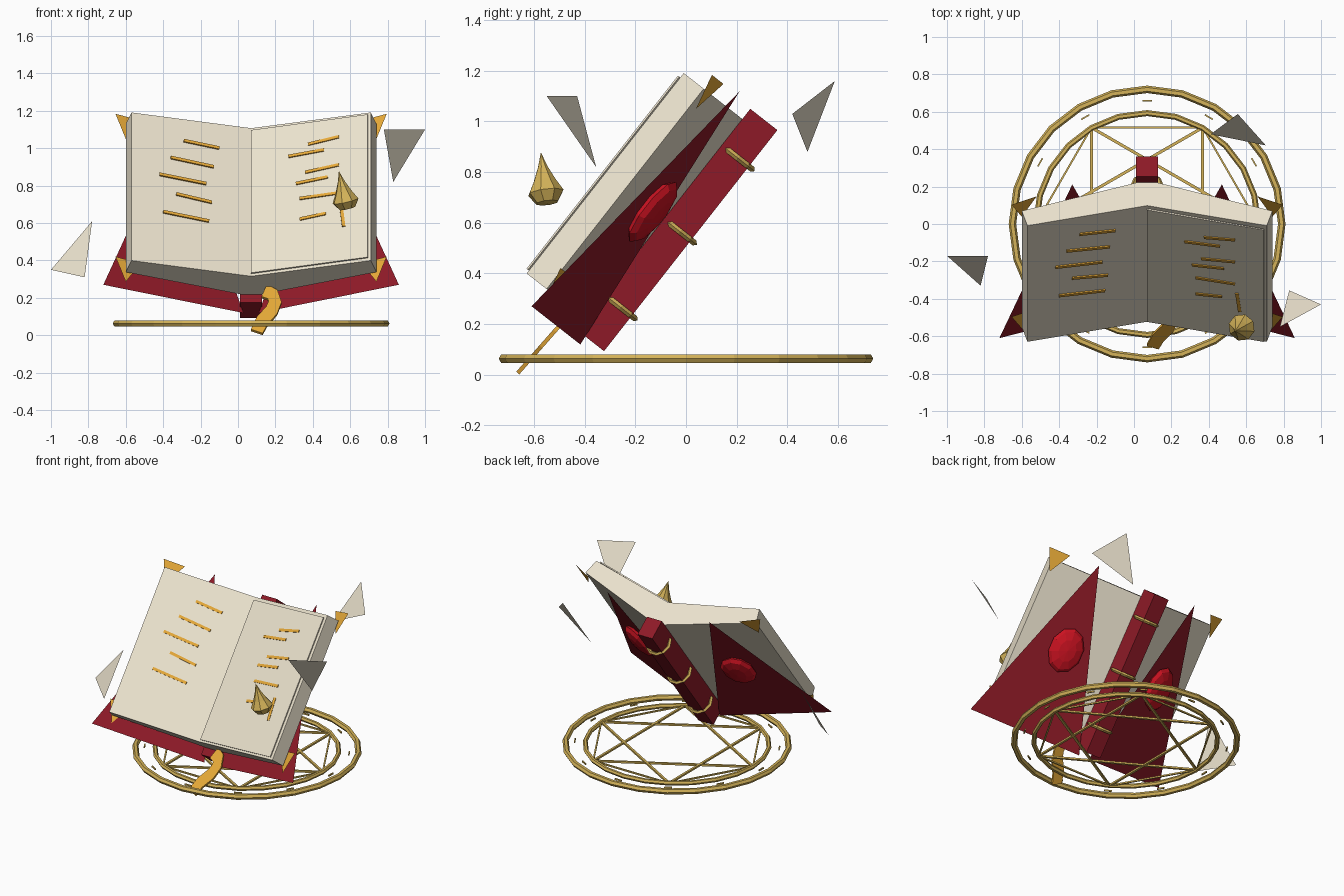
import bpy, bmesh, math
from mathutils import Matrix, Vector

if "Cube" in bpy.data.objects:
    bpy.data.objects.remove(bpy.data.objects["Cube"])

CX = 0.07                                   # book and circle centre line
T = math.radians(38.1)                      # backward lean of the book
# Book frame: local x = across, y = up the page, z = out of the page
BOOK = Matrix.Translation((CX, 0, 0)) @ Matrix.Rotation(math.pi / 2 - T, 4, 'X')
FLAT = Matrix.Translation((CX, 0, 0.063))
WORLD = Matrix.Identity(4)


def material(name, rgb):
    m = bpy.data.materials.new(name)
    m.diffuse_color = (*rgb, 1)
    m.use_nodes = True
    m.node_tree.nodes["Principled BSDF"].inputs["Base Color"].default_value = m.diffuse_color
    return m


PAPER = material("paper", (0.84, 0.77, 0.62))
RED = material("red_leather", (0.27, 0.01, 0.02))
GEM = material("red_gem", (0.6, 0.006, 0.015))
GOLD = material("gold", (0.66, 0.45, 0.1))
AMBER = material("amber_gold", (0.8, 0.4, 0.04))


def finish(name, bm, mat, frame):
    bmesh.ops.recalc_face_normals(bm, faces=bm.faces)
    me = bpy.data.meshes.new(name)
    bm.to_mesh(me)
    bm.free()
    me.materials.append(mat)
    ob = bpy.data.objects.new(name, me)
    ob.matrix_world = frame
    bpy.context.collection.objects.link(ob)
    return ob


def prism(name, section, y0, y1, mat):
    """Extrude an (x, z) section up the book."""
    bm = bmesh.new()
    f = bm.faces.new([bm.verts.new((x, y0, z)) for x, z in section])
    new = bmesh.ops.extrude_face_region(bm, geom=[f])["geom"]
    bmesh.ops.translate(bm, vec=(0, y1 - y0, 0),
                        verts=[g for g in new if isinstance(g, bmesh.types.BMVert)])
    return finish(name, bm, mat, BOOK)


def triangle(name, pts, mat, frame=WORLD):
    bm = bmesh.new()
    bm.faces.new([bm.verts.new(p) for p in pts])
    return finish(name, bm, mat, frame)


def add_bar(bm, a, b, w, h):
    a, b = Vector(a), Vector(b)
    d = b - a
    rot = d.to_track_quat('X', 'Z').to_matrix().to_4x4()
    bmesh.ops.create_cube(bm, size=1, matrix=Matrix.Translation((a + b) / 2) @ rot
                          @ Matrix.Diagonal((d.length, w, h, 1)))


def torus(name, major, minor, segs, sides, mat, frame):
    bm = bmesh.new()
    grid = [[bm.verts.new(((major + minor * math.cos(q)) * math.cos(p),
                           (major + minor * math.cos(q)) * math.sin(p),
                           minor * math.sin(q)))
             for q in [2 * math.pi * j / sides for j in range(sides)]]
            for p in [2 * math.pi * i / segs for i in range(segs)]]
    for i in range(segs):
        for j in range(sides):
            k, l = (i + 1) % segs, (j + 1) % sides
            bm.faces.new((grid[i][j], grid[k][j], grid[k][l], grid[i][l]))
    return finish(name, bm, mat, frame)


def page_z(x):
    return 0.606 + 0.2125 * abs(x)


# Mirrored halves: page block, cover, gem, corner guards
for s, side in ((-1, "left"), (1, "right")):
    prism(f"page_block_{side}",
          [(0, 0.606), (s * 0.64, 0.742), (s * 0.67, 0.642), (0, 0.432)],
          -0.074, 0.932, PAPER)
    triangle(f"cover_{side}", [(s * 0.40, 1.011, 0.524), (s * 0.79, -0.164, 0.647),
                               (s * 0.04, -0.164, 0.402)], RED, BOOK)
    bm = bmesh.new()
    bmesh.ops.create_uvsphere(bm, u_segments=10, v_segments=6, radius=1,
                              matrix=Matrix.Translation((s * 0.39, 0.425, 0.5))
                              @ Matrix.Rotation(-s * math.radians(18), 4, 'Y')
                              @ Matrix.Diagonal((0.115, 0.15, 0.042, 1)))
    finish(f"cover_gem_{side}", bm, GEM, BOOK)
    for v, end in ((0.995, "top"), (0.025, "bottom")):
        triangle(f"corner_guard_{end}_{side}",
                 [(s * 0.59, v, 0.592), (s * 0.725, v, 0.65), (s * 0.67, v - 0.145, 0.617)],
                 AMBER, BOOK)

# Loose top leaf on the right page
prism("loose_leaf", [(0, 0.609), (0.625, 0.747), (0.623, 0.754), (0, 0.618)],
      -0.06, 0.91, PAPER)

# Spine with three bands
prism("spine", [(-0.058, 0.312), (0.058, 0.312), (0.058, 0.448), (-0.058, 0.448)],
      -0.127, 0.983, RED)
for i, v in enumerate((0.05, 0.43, 0.80)):
    torus(f"spine_band_{i + 1}", 0.077, 0.012, 10, 4, GOLD,
          BOOK @ Matrix.Translation((0, v, 0.367)) @ Matrix.Rotation(math.pi / 2, 4, 'X'))

# Written strokes: (x0, z0, x1, z1) as seen from the front, laid on the pages
STROKES = [(-.29, 1.04, -.10, 1.00), (-.36, .95, -.13, .90), (-.42, .86, -.17, .81),
           (-.33, .755, -.14, .71), (-.40, .66, -.155, .61),
           (.375, 1.02, .54, 1.06), (.27, .955, .46, .99), (.36, .87, .54, .91),
           (.31, .81, .48, .845), (.33, .73, .54, .76), (.33, .62, .47, .65),
           (.55, .70, .565, .58)]


def on_page(x, z):
    u = x - CX
    n = page_z(u) + (0.014 if u > 0 else 0.002)
    return (u, (z - n * math.sin(T)) / math.cos(T), n)


bm = bmesh.new()
for x0, z0, x1, z1 in STROKES:
    add_bar(bm, on_page(x0, z0), on_page(x1, z1), 0.018, 0.012)
finish("page_strokes", bm, AMBER, BOOK)

# Ribbon bookmark curling out from under the book
path = [(.14, .235), (.185, .215), (.198, .175), (.18, .13), (.13, .075), (.10, .012)]
bm = bmesh.new()
rows = []
for i, (x, z) in enumerate(path):
    p, q = Vector(path[max(i - 1, 0)]), Vector(path[min(i + 1, len(path) - 1)])
    d = (q - p).normalized()
    row = []
    for k in (-0.035, 0.035):
        zz = max(z + d.x * k, 0.006)
        row.append(bm.verts.new((x - d.y * k, -0.67 + 0.88 * zz, zz)))
    rows.append(row)
for a, b in zip(rows, rows[1:]):
    bm.faces.new((a[0], a[1], b[1], b[0]))
ribbon = finish("ribbon_bookmark", bm, AMBER, WORLD)
sol = ribbon.modifiers.new("thickness", 'SOLIDIFY')
sol.thickness = 0.016
sol.offset = 0

# Floating golden drop
bm = bmesh.new()
profile = [(0, 0), (.045, .004), (.073, .045), (.045, .095), (.02, .15), (0, .21)]
vs = [bm.verts.new((r, 0, z)) for r, z in profile]
edges = [bm.edges.new(e) for e in zip(vs, vs[1:])]
bmesh.ops.spin(bm, geom=vs + edges, axis=(0, 0, 1), cent=(0, 0, 0),
               angle=2 * math.pi, steps=8, use_duplicate=False)
bmesh.ops.remove_doubles(bm, verts=bm.verts, dist=0.001)
aim = Vector((-0.045, -0.025, 0.2)).to_track_quat('Z', 'Y').to_matrix().to_4x4()
finish("golden_drop", bm, GOLD, Matrix.Translation((0.585, -0.548, 0.675)) @ aim)

# Floating paper scraps
triangle("paper_scrap_left", [(-1, -.17, .35), (-.78, -.17, .61), (-.82, -.33, .31)], PAPER)
triangle("paper_scrap_right", [(.78, -.55, 1.1), (1, -.43, 1.1), (.83, -.355, .82)], PAPER)
triangle("paper_scrap_back", [(.705, .42, 1.03), (.555, .588, 1.16), (.41, .48, .88)], PAPER)

# Ground circle: two rings, six-pointed star and small marks
torus("outer_ring", 0.72, 0.02, 24, 6, GOLD, FLAT)
torus("inner_ring", 0.593, 0.016, 24, 6, GOLD, FLAT)
tips = [(0.595 * math.cos(math.pi / 3 * k), 0.595 * math.sin(math.pi / 3 * k), 0)
        for k in range(6)]
bm = bmesh.new()
for k in range(6):
    add_bar(bm, tips[k], tips[(k + 2) % 6], 0.016, 0.012)
    add_bar(bm, tips[k], tips[(k + 1) % 6], 0.01, 0.01)
finish("circle_star", bm, GOLD, FLAT)
bm = bmesh.new()
for k in range(12):
    a = math.pi / 6 * k
    c, t = Vector((math.cos(a), math.sin(a), 0)), Vector((-math.sin(a), math.cos(a), 0))
    add_bar(bm, c * 0.66 - t * 0.025, c * 0.66 + t * 0.025, 0.008, 0.01)
finish("circle_marks", bm, GOLD, FLAT)
